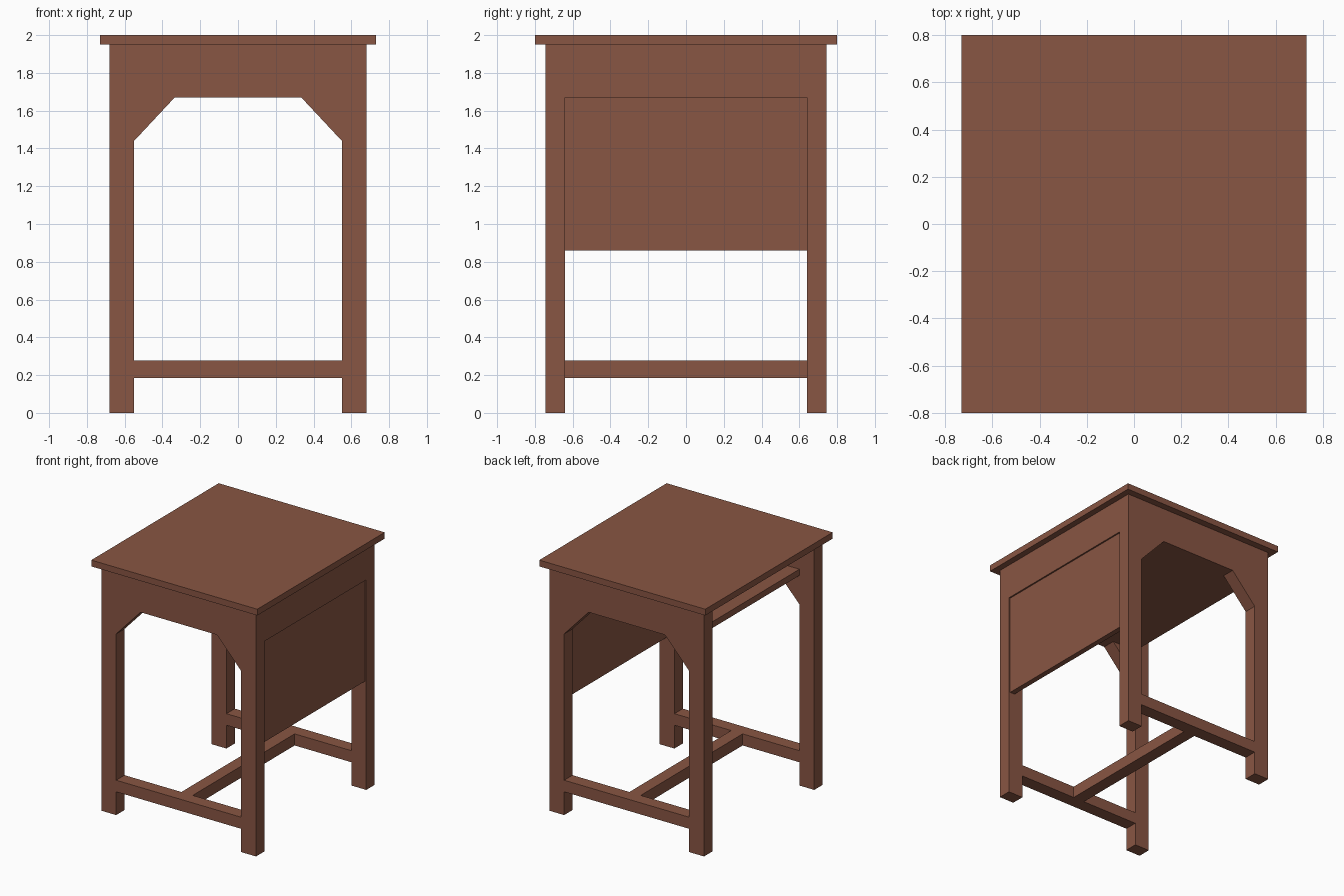
import bpy, bmesh

if "Cube" in bpy.data.objects:
    bpy.data.objects.remove(bpy.data.objects["Cube"])

wood = bpy.data.materials.new("brown_wood")
wood.diffuse_color = (0.25, 0.092, 0.056, 1)
wood.use_nodes = True
wood.node_tree.nodes["Principled BSDF"].inputs["Base Color"].default_value = wood.diffuse_color


def finish(name, bm):
    bmesh.ops.recalc_face_normals(bm, faces=bm.faces)
    me = bpy.data.meshes.new(name)
    bm.to_mesh(me)
    bm.free()
    me.materials.append(wood)
    ob = bpy.data.objects.new(name, me)
    bpy.context.collection.objects.link(ob)
    return ob


def box(name, x0, x1, y0, y1, z0, z1):
    bm = bmesh.new()
    bmesh.ops.create_cube(bm, size=1)
    for v in bm.verts:
        v.co = (x1 if v.co.x > 0 else x0,
                y1 if v.co.y > 0 else y0,
                z1 if v.co.z > 0 else z0)
    return finish(name, bm)


def extruded_profile(name, pts, y0, y1):
    bm = bmesh.new()
    face = bm.faces.new([bm.verts.new((x, y0, z)) for x, z in pts])
    ext = bmesh.ops.extrude_face_region(bm, geom=[face])
    verts = [g for g in ext["geom"] if isinstance(g, bmesh.types.BMVert)]
    bmesh.ops.translate(bm, verts=verts, vec=(0, y1 - y0, 0))
    return finish(name, bm)


# Table top
box("table_top", -0.73, 0.73, -0.8, 0.8, 1.95, 2.0)

# Front and back frames: two legs joined by an apron with angled corners
half = [(0.335, 1.67), (0.55, 1.44), (0.55, 0), (0.68, 0), (0.68, 1.95)]
frame = half + [(-x, z) for x, z in reversed(half)]
for side, y0, y1 in (("front", -0.745, -0.64), ("back", 0.64, 0.745)):
    extruded_profile(side + "_leg_frame", frame, y0, y1)
    box(side + "_stretcher", -0.55, 0.55, y0, y1, 0.185, 0.277)

# Centre stretcher between front and back
box("centre_stretcher", -0.05, 0.05, -0.64, 0.64, 0.185, 0.277)

# Right side: apron rail and slightly recessed hanging panel
box("right_rail", 0.55, 0.68, -0.64, 0.64, 1.67, 1.95)
box("right_panel", 0.625, 0.668, -0.64, 0.64, 0.86, 1.67)

# Storage shelf under the top, open on the left
box("storage_shelf", -0.55, 0.55, -0.64, 0.64, 1.67, 1.72)
